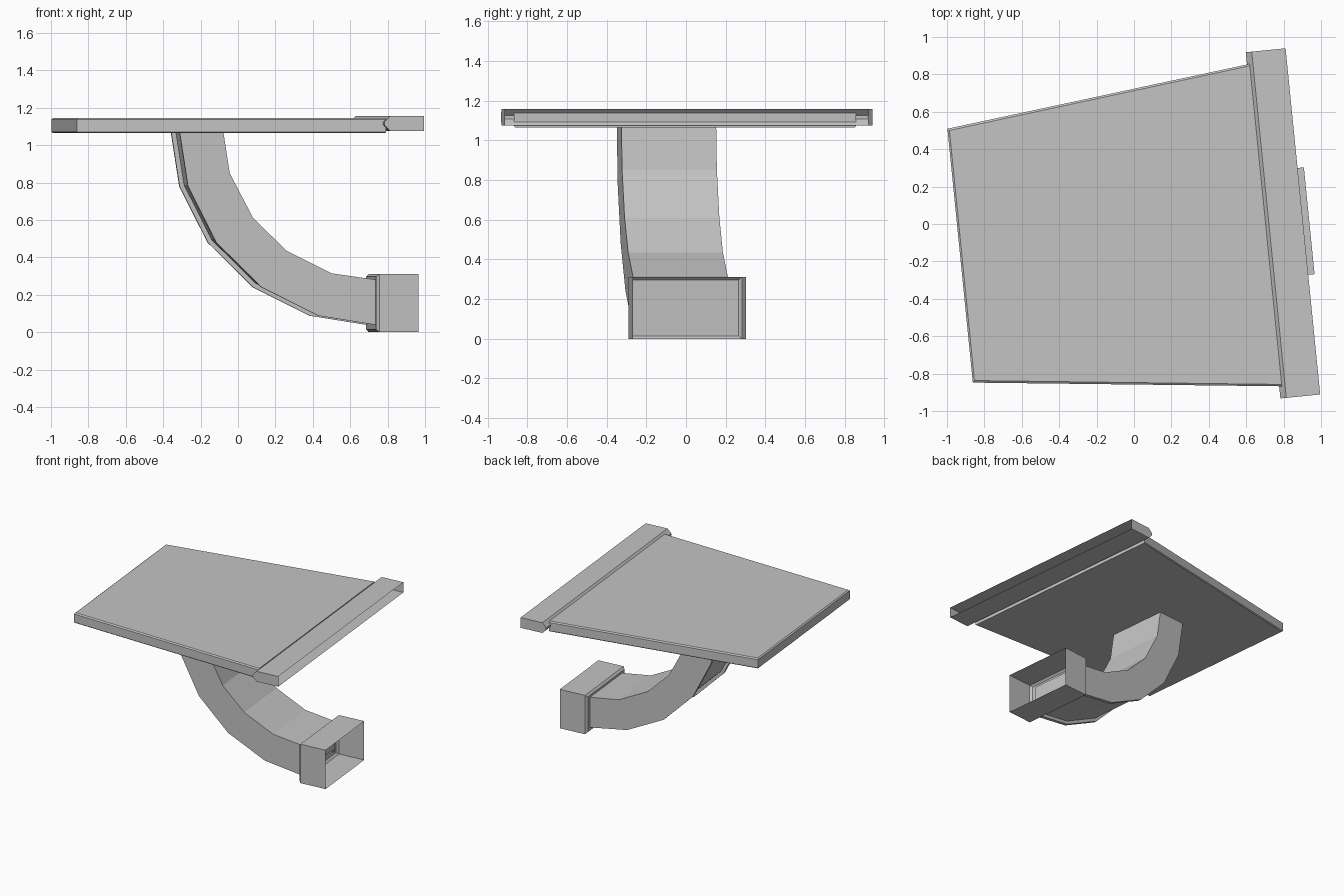
import bpy, bmesh, math
from mathutils import Matrix

cube = bpy.data.objects.get("Cube")
if cube:
    bpy.data.objects.remove(cube, do_unlink=True)

grey = bpy.data.materials.new("plain_grey")
grey.use_nodes = True
grey.diffuse_color = (0.55, 0.55, 0.55, 1)
grey.node_tree.nodes["Principled BSDF"].inputs["Base Color"].default_value = (0.55, 0.55, 0.55, 1)

# Everything is symmetric across its own width, then turned slightly about z
PLACE = Matrix.Rotation(math.atan(0.1), 4, "Z") @ Matrix.Translation((0, -0.076, 0))


def loft(name, sections, cap_start=True, cap_end=True):
    """Skin a list of equal-length closed cross-sections."""
    bm = bmesh.new()
    rings = [[bm.verts.new(p) for p in s] for s in sections]
    n = len(rings[0])
    for a, b in zip(rings, rings[1:]):
        for i in range(n):
            j = (i + 1) % n
            bm.faces.new((a[i], a[j], b[j], b[i]))
    if cap_start:
        bm.faces.new(rings[0])
    if cap_end:
        bm.faces.new(rings[-1])
    bmesh.ops.recalc_face_normals(bm, faces=bm.faces)
    bm.transform(PLACE)
    mesh = bpy.data.meshes.new(name)
    bm.to_mesh(mesh)
    bm.free()
    mesh.materials.append(grey)
    obj = bpy.data.objects.new(name, mesh)
    bpy.context.collection.objects.link(obj)
    return obj


def trapezoid(z, inset):
    u0, w0, u1, w1 = -0.942 + inset, 0.682 - inset, 0.70, 0.866 - inset
    return [(u0, -w0, z), (u1, -w1, z), (u1, w1, z), (u0, w0, z)]


def rectangle(u, w, z0, z1):
    return [(u, -w, z0), (u, w, z0), (u, w, z1), (u, -w, z1)]


# Flat tapered top with a fine chamfer
loft("table_top", [trapezoid(1.065, 0.006), trapezoid(1.071, 0),
                   trapezoid(1.138, 0), trapezoid(1.146, 0.01)])

# Edge rail: a channel with a blunt pointed back, open towards the outside
profile = [(0.90, 1.075), (0.718, 1.075), (0.686, 1.108), (0.686, 1.124),
           (0.718, 1.157), (0.90, 1.157)]
rail = loft("edge_rail", [[(u, v, z) for u, z in profile] for v in (-0.93, 0.93)])
bm = bmesh.new()
bm.from_mesh(rail.data)
outer = max(bm.faces, key=lambda f: f.calc_center_median().x)
bmesh.ops.delete(bm, geom=[outer], context="FACES")
bm.to_mesh(rail.data)
bm.free()

# Curved arm: (inner u, inner z, outer u, outer z) at each joint
joints = [(-0.11, 1.07, -0.345, 1.07), (-0.076, 0.85, -0.30, 0.78),
          (0.05, 0.61, -0.148, 0.48), (0.23, 0.435, 0.095, 0.24),
          (0.47, 0.315, 0.40, 0.088), (0.715, 0.28, 0.715, 0.038)]
HALF, RIM, DEPTH = 0.24, 0.025, 0.025


def arm_section(iu, iz, ou, oz):
    k = DEPTH / math.hypot(iu - ou, iz - oz)
    fu, fz = ou + (iu - ou) * k, oz + (iz - oz) * k
    half = [(iu, HALF, iz), (ou, HALF, oz), (ou, HALF - RIM, oz), (fu, HALF - RIM, fz)]
    return half + [(u, -v, z) for u, v, z in reversed(half)]


loft("curved_arm", [arm_section(*j) for j in joints])

# End socket: chamfered closed back, open front
loft("end_socket", [rectangle(0.708, 0.272, 0.015, 0.297),
                    rectangle(0.723, 0.287, 0, 0.312),
                    rectangle(0.934, 0.287, 0, 0.312)], cap_end=False)
